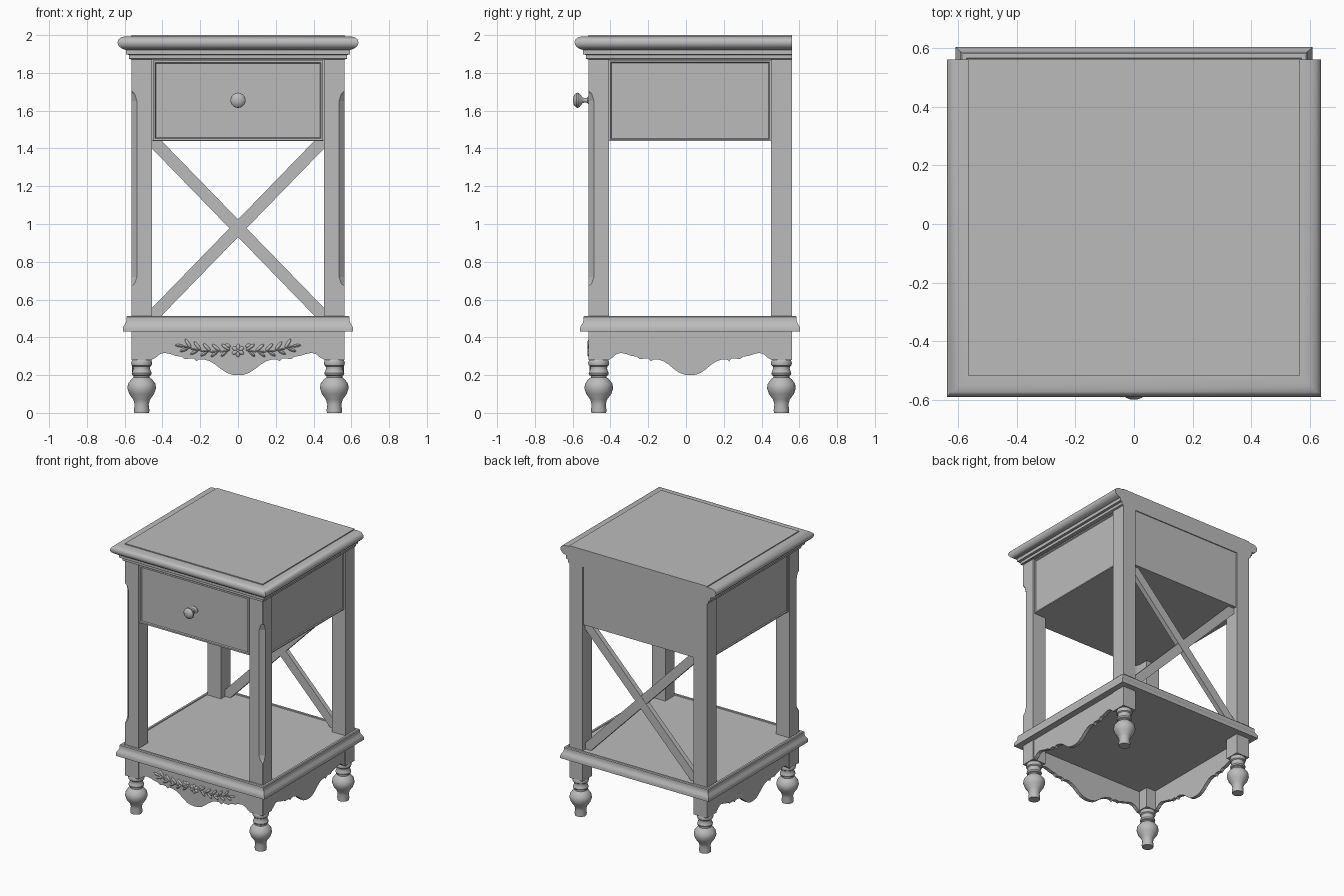
import bpy, bmesh, math
from mathutils import Matrix, Vector

if "Cube" in bpy.data.objects:
    bpy.data.objects.remove(bpy.data.objects["Cube"])

# One painted finish
paint = bpy.data.materials.new("grey paint")
paint.use_nodes = True
GREY = (0.5, 0.5, 0.5, 1)
paint.diffuse_color = GREY
paint.node_tree.nodes["Principled BSDF"].inputs["Base Color"].default_value = GREY

# Main body limits
HX, YF, YB = 0.565, -0.517, 0.56
LEG = 0.11
MID = (YF + YB) / 2


def finish(name, bm, smooth=False):
    bmesh.ops.recalc_face_normals(bm, faces=bm.faces)
    mesh = bpy.data.meshes.new(name)
    bm.to_mesh(mesh)
    bm.free()
    mesh.materials.append(paint)
    ob = bpy.data.objects.new(name, mesh)
    bpy.context.collection.objects.link(ob)
    if smooth:
        bpy.ops.object.select_all(action="DESELECT")
        ob.select_set(True)
        bpy.context.view_layer.objects.active = ob
        bpy.ops.object.shade_smooth_by_angle(angle=math.radians(35))
    return ob


def loft(name, rings, smooth=False):
    """Skin a stack of equal closed rings and cap both ends."""
    bm = bmesh.new()
    loops = [[bm.verts.new(p) for p in ring] for ring in rings]
    n = len(loops[0])
    for a, b in zip(loops, loops[1:]):
        for i in range(n):
            j = (i + 1) % n
            bm.faces.new((a[i], a[j], b[j], b[i]))
    bm.faces.new(loops[0])
    bm.faces.new(loops[-1])
    return finish(name, bm, smooth)


def box(name, x0, x1, y0, y1, z0, z1):
    return loft(name, [[(x0, y0, z), (x1, y0, z), (x1, y1, z), (x0, y1, z)] for z in (z0, z1)])


def plate(name, outline, along, d0, d1):
    """Extrude a flat outline along the x or y axis."""
    put = (lambda u, v, d: (d, u, v)) if along == "x" else (lambda u, v, d: (u, d, v))
    return loft(name, [[put(u, v, d) for u, v in outline] for d in (d0, d1)])


def moulding(name, profile, back):
    """Sweep an (offset, height) profile round the body; back=0 keeps the rear flush."""
    rings = []
    for o, z in profile:
        x, y0, y1 = HX + o, YF - o, YB + o * back
        rings.append([(-x, y0, z), (x, y0, z), (x, y1, z), (-x, y1, z)])
    return loft(name, rings, True)


def lathe(name, profile, place, sides=32):
    rings = []
    for r, h in profile:
        angles = [2 * math.pi * i / sides for i in range(sides)]
        rings.append([place @ Vector((r * math.cos(a), r * math.sin(a), h)) for a in angles])
    return loft(name, rings, True)


def framed(name, ob_box, normal, width, depth):
    """Sink a field inside a narrow border on the face looking along normal."""
    ob = box(name, *ob_box)
    bm = bmesh.new()
    bm.from_mesh(ob.data)
    bm.faces.ensure_lookup_table()
    face = max(bm.faces, key=lambda f: f.normal.dot(Vector(normal)))
    bmesh.ops.inset_region(bm, faces=[face], thickness=width)
    bmesh.ops.inset_region(bm, faces=[face], thickness=0.006, depth=-depth)
    bm.to_mesh(ob.data)
    bm.free()


# Table top and shelf mouldings
moulding("table_top", [(0, 1.87), (0.012, 1.875), (0.012, 1.895), (0.028, 1.898), (0.028, 1.922),
                       (0.045, 1.926), (0.06, 1.936), (0.07, 1.948), (0.073, 1.962),
                       (0.068, 1.977), (0.055, 1.988), (0.035, 1.993), (0, 1.993), (0, 2)], 0)
moulding("lower_shelf", [(0.044, 0.43), (0.044, 0.45), (0.039, 0.462), (0.03, 0.475),
                         (0.026, 0.49), (0.026, 0.507), (0.021, 0.513), (0.006, 0.513),
                         (0.004, 0.507)], 1)

# Drawer case
box("drawer_case", -0.535, 0.535, -0.49, 0.553, 1.44, 1.89)
framed("drawer_front", (-0.45, 0.45, -0.515, -0.48, 1.442, 1.866), (0, -1, 0), 0.016, 0.008)
for s, side in ((-1, "right"), (1, "left")):
    xs = sorted((s * 0.5, s * 0.555))
    framed(side + "_case_panel", (*xs, YF + LEG, YB - LEG, 1.44, 1.865), (s, 0, 0), 0.012, 0.006)

# Knob
lathe("drawer_knob", [(0.026, 0), (0.026, 0.006), (0.014, 0.014), (0.011, 0.028), (0.016, 0.04),
                      (0.034, 0.054), (0.04, 0.064), (0.039, 0.073), (0.028, 0.084),
                      (0.012, 0.09)],
      Matrix.Translation((0, -0.508, 1.655)) @ Matrix.Rotation(math.pi / 2, 4, "X"))

# Posts, with a stopped chamfer on the outer front corners
CHAMFER = [(0.28, 0.0005), (0.67, 0.0005), (0.685, 0.018), (0.72, 0.03),
           (1.65, 0.03), (1.69, 0.018), (1.705, 0.0005), (1.89, 0.0005)]
FOOT = [(0.039, 0), (0.041, 0.015), (0.037, 0.045), (0.044, 0.07), (0.066, 0.1), (0.076, 0.13),
        (0.072, 0.155), (0.055, 0.178), (0.042, 0.188), (0.042, 0.196), (0.05, 0.2),
        (0.053, 0.21), (0.048, 0.222), (0.044, 0.235), (0.046, 0.246), (0.053, 0.252),
        (0.056, 0.264), (0.052, 0.276), (0.048, 0.285)]
for s, side in ((-1, "right"), (1, "left")):
    xi, xo = s * (HX - LEG), s * HX
    rings = []
    for z, c in CHAMFER:
        rings.append([(xi, YF, z), (xo - s * c, YF, z), (xo, YF + c, z),
                      (xo, YF + LEG, z), (xi, YF + LEG, z)])
    loft(side + "_front_post", rings)
    box(side + "_back_post", *sorted((xi, xo)), YB - LEG, YB, 0.28, 1.89)
    for y, end in ((YF + LEG / 2, "front"), (YB - LEG / 2, "back")):
        lathe(f"{side}_{end}_foot", FOOT, Matrix.Translation((s * 0.51, y, 0)))

# Scalloped aprons on the front and sides
WAVE = [(0, 0.2), (0.03, 0.202), (0.06, 0.212), (0.09, 0.232), (0.12, 0.256), (0.15, 0.274),
        (0.18, 0.283), (0.205, 0.284), (0.22, 0.273), (0.235, 0.288), (0.255, 0.288),
        (0.28, 0.284), (0.3, 0.298), (0.33, 0.302), (0.36, 0.312), (0.39, 0.318),
        (0.415, 0.31), (0.435, 0.293), (0.455, 0.282)]


def scallop(half, centre):
    k = half / WAVE[-1][0]
    edge = [(centre - u * k, v) for u, v in reversed(WAVE)]
    edge += [(centre + u * k, v) for u, v in WAVE[1:]]
    return edge + [(centre + half, 0.44), (centre - half, 0.44)]


plate("front_apron", scallop(HX - LEG, 0), "y", -0.512, -0.485)
for s, side in ((-1, "right"), (1, "left")):
    plate(side + "_apron", scallop((YB - YF) / 2 - LEG, MID), "x", s * 0.56, s * 0.533)

# Crossed braces at the back
for s, side in ((-1, "right"), (1, "left")):
    e, t, lo, hi = HX - LEG, 0.046, 0.51, 1.445
    bar = [(e, hi), (e - t, hi), (-e, lo + t), (-e, lo), (t - e, lo), (e, hi - t)]
    plate(side + "_back_brace", [(s * u, v) for u, v in bar], "y", 0.495, 0.53 + s * 0.001)

# Carved sprig: flower with leaf sprays on each side
bm = bmesh.new()


def petal(x, z, angle, length, width):
    place = (Matrix.Translation((x, -0.512, z)) @ Matrix.Rotation(-angle, 4, "Y")
             @ Matrix.Translation((length / 2, 0, 0))
             @ Matrix.Diagonal((length / 2, 0.01, width / 2, 1)))
    bmesh.ops.create_uvsphere(bm, u_segments=10, v_segments=6, radius=1, matrix=place)


for i in range(6):
    petal(0, 0.33, i * math.pi / 3 + 0.5, 0.036, 0.022)
petal(-0.01, 0.33, 0, 0.02, 0.02)
for s in (-1, 1):
    def leaf(x, z, angle, length, width):
        petal(s * x, z, angle if s > 0 else math.pi - angle, length, width)
    for i in range(5):
        x = 0.04 + i * 0.052
        z = 0.325 + 0.1 * (x - 0.12) ** 2 / 0.1
        slope = 2 * (x - 0.12)
        leaf(x, z, slope, 0.058, 0.008)
        leaf(x, z, slope + 0.75, 0.06, 0.018)
        leaf(x + 0.015, z, slope - 0.6, 0.048, 0.016)
    leaf(0.285, 0.352, 0.15, 0.05, 0.016)
    leaf(0.04, 0.35, 0.4, 0.03, 0.02)
finish("apron_carving", bm, True)
